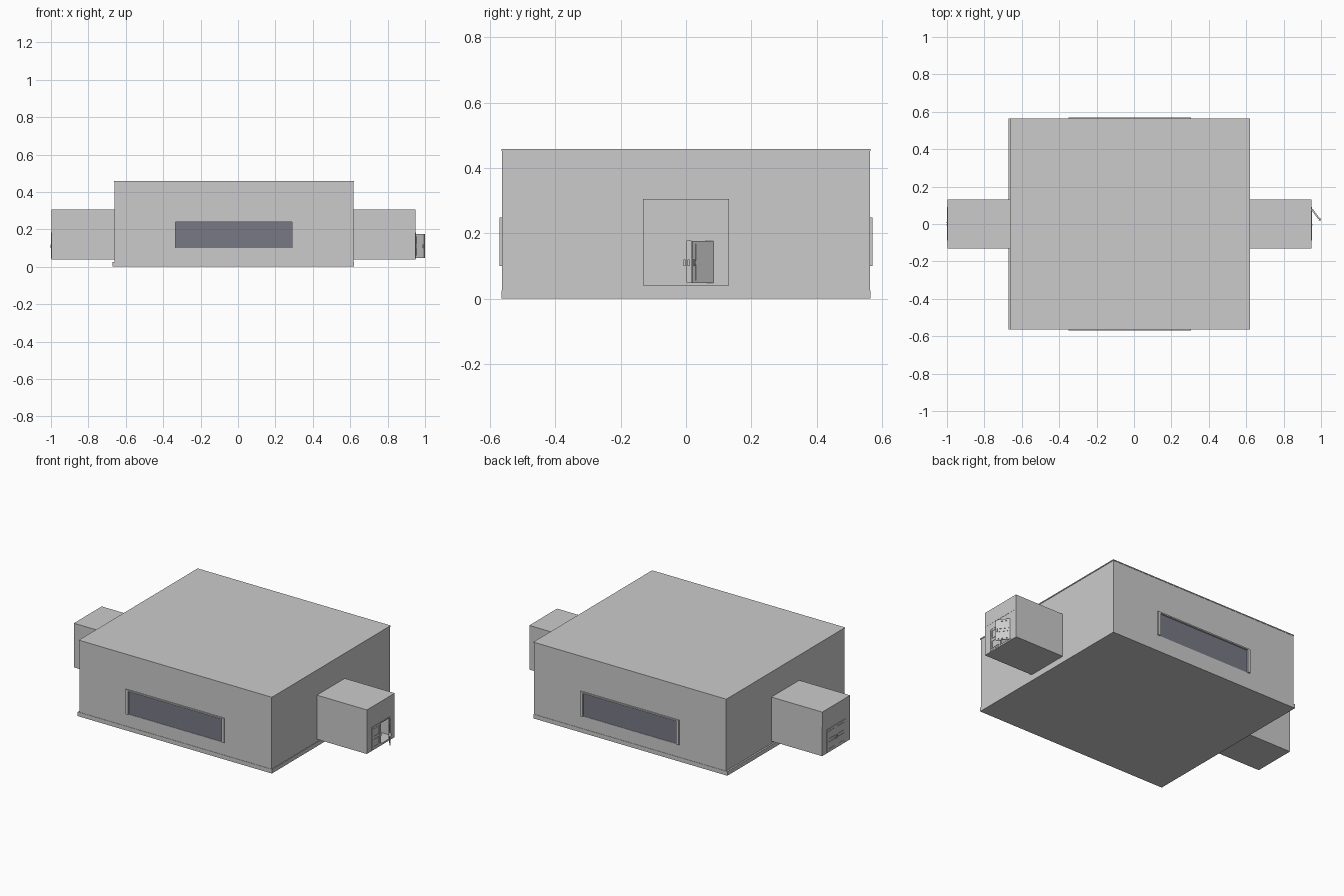
import bpy, bmesh, math
from mathutils import Matrix, Vector

if "Cube" in bpy.data.objects:
    bpy.data.objects.remove(bpy.data.objects["Cube"])


def material(name, rgb):
    m = bpy.data.materials.new(name)
    m.diffuse_color = (*rgb, 1)
    m.use_nodes = True
    m.node_tree.nodes["Principled BSDF"].inputs["Base Color"].default_value = m.diffuse_color
    return m


GLASS = material("window_glass", (0.19, 0.19, 0.24))


def boxes(name, spans, mat=None, matrix=Matrix()):
    """One object made of boxes, each (x0, x1, y0, y1, z0, z1)."""
    bm = bmesh.new()
    for x0, x1, y0, y1, z0, z1 in spans:
        size = Vector((x1 - x0, y1 - y0, z1 - z0))
        mid = Vector((x0 + x1, y0 + y1, z0 + z1)) / 2
        bmesh.ops.create_cube(bm, size=1, matrix=Matrix.Translation(mid) @ Matrix.Diagonal((*size, 1)))
    me = bpy.data.meshes.new(name)
    bm.to_mesh(me)
    bm.free()
    ob = bpy.data.objects.new(name, me)
    bpy.context.collection.objects.link(ob)
    ob.matrix_world = matrix
    if mat:
        me.materials.append(mat)
    return ob


def pierced(u0, u1, z0, z1, a0, a1, b0, b1):
    """Four rectangles surrounding the opening a0..a1, b0..b1."""
    return [r for r in ((u0, a0, z0, z1), (a1, u1, z0, z1), (a0, a1, z0, b0), (a0, a1, b1, z1))
            if r[1] > r[0] and r[3] > r[2]]


T = 0.015          # wall thickness
X0, X1, Y = -0.66, 0.617, 0.562
SEAM, TOP = 0.305, 0.458

# Floor slab and roof block
boxes("floor_slab", [(-0.67, 0.62, -0.564, 0.564, 0, 0.025)])
boxes("roof_block", [(X0, X1, -Y, Y, SEAM, TOP - 0.006),
                     (X0 - 0.003, X1 + 0.003, -Y - 0.002, Y + 0.002, TOP - 0.006, TOP)])

# Long walls with a wide window each
for s, side in ((-1, "front"), (1, "back")):
    ya, yb = sorted((s * Y, s * (Y - T)))
    boxes(side + "_wall", [(a, b, ya, yb, c, d) for a, b, c, d in
                           pierced(X0, X1, 0.025, SEAM, -0.345, 0.30, 0.10, 0.245)])
    fa, fb = sorted((s * 0.570, s * 0.55))
    boxes(side + "_window_frame", [(-0.35, -0.333, fa, fb, 0.10, 0.248),
                                   (0.288, 0.305, fa, fb, 0.10, 0.248),
                                   (-0.333, 0.288, fa, fb, 0.24, 0.248)])
    ga, gb = sorted((s * 0.560, s * 0.553))
    boxes(side + "_window_pane", [(-0.34, 0.295, ga, gb, 0.098, 0.243)], GLASS)

# End walls with a passage into each porch
for xa, xb, side in ((X0, X0 + T, "left"), (X1 - T, X1, "right")):
    boxes(side + "_wall", [(xa, xb, a, b, c, d) for a, b, c, d in
                           pierced(-Y + T, Y - T, 0.025, SEAM, -0.12, 0.12, 0.05, 0.29)])


def door_leaf(name, hinge, matrix, width=0.083):
    """Leaf runs from its hinge along +u (local y), with two raised mouldings and a handle."""
    t, w = 0.0025, width
    spans = [(-t, t, 0, w, 0.048, 0.176)]
    for z0, z1 in ((0.056, 0.104), (0.117, 0.168)):
        for a, b, c, d in pierced(0.009, w - 0.013, z0, z1, 0.014, w - 0.018, z0 + 0.005, z1 - 0.005):
            spans.append((-t - 0.002, t + 0.002, a, b, c, d))
    spans.append((-t - 0.005, t + 0.005, w - 0.009, w - 0.004, 0.100, 0.120))
    boxes(name, spans, None, Matrix.Translation(hinge) @ matrix)


# Porches: hollow boxes with a double doorway, outer end at xo
for s, xi, xo, side in ((-1, 0.655, 0.997, "left"), (1, 0.612, 0.948, "right")):
    def sx(a, b):
        return sorted((s * a, s * b))
    xa, xb = sx(xi, xo)
    w, t = 0.132, 0.01
    boxes(side + "_porch", [(xa, xb, -w, w, 0.04, 0.05), (xa, xb, -w, w, 0.295, SEAM),
                            (xa, xb, -w, -w + t, 0.05, 0.295), (xa, xb, w - t, w, 0.05, 0.295)])
    fa, fb = sx(xo - 0.008, xo)
    boxes(side + "_porch_end", [(fa, fb, a, b, c, d) for a, b, c, d in
                                pierced(-w + t, w - t, 0.05, 0.295, -0.083, 0.086, 0.0505, 0.177)])
    pa, pb = sx(xo - 0.004, xo + 0.001)
    boxes(side + "_porch_lintel", [(pa, pb, -w, w, 0.215, SEAM)])
    ja, jb = sx(xo - 0.008, xo + 0.003)
    boxes(side + "_door_frame", [(ja, jb, -0.087, -0.081, 0.045, 0.182),
                                 (ja, jb, 0.084, 0.090, 0.045, 0.182),
                                 (ja, jb, -0.081, 0.084, 0.176, 0.182)])
    x = s * (xo - 0.001)
    # Closed leaf, then its partner, which stands ajar on the right porch
    door_leaf(side + "_door_a", (x, -0.081, 0), Matrix())
    swing = math.radians(37) if s > 0 else 0
    door_leaf(side + "_door_b", (x, 0.084, 0), Matrix.Rotation(math.pi + swing, 4, 'Z'))
